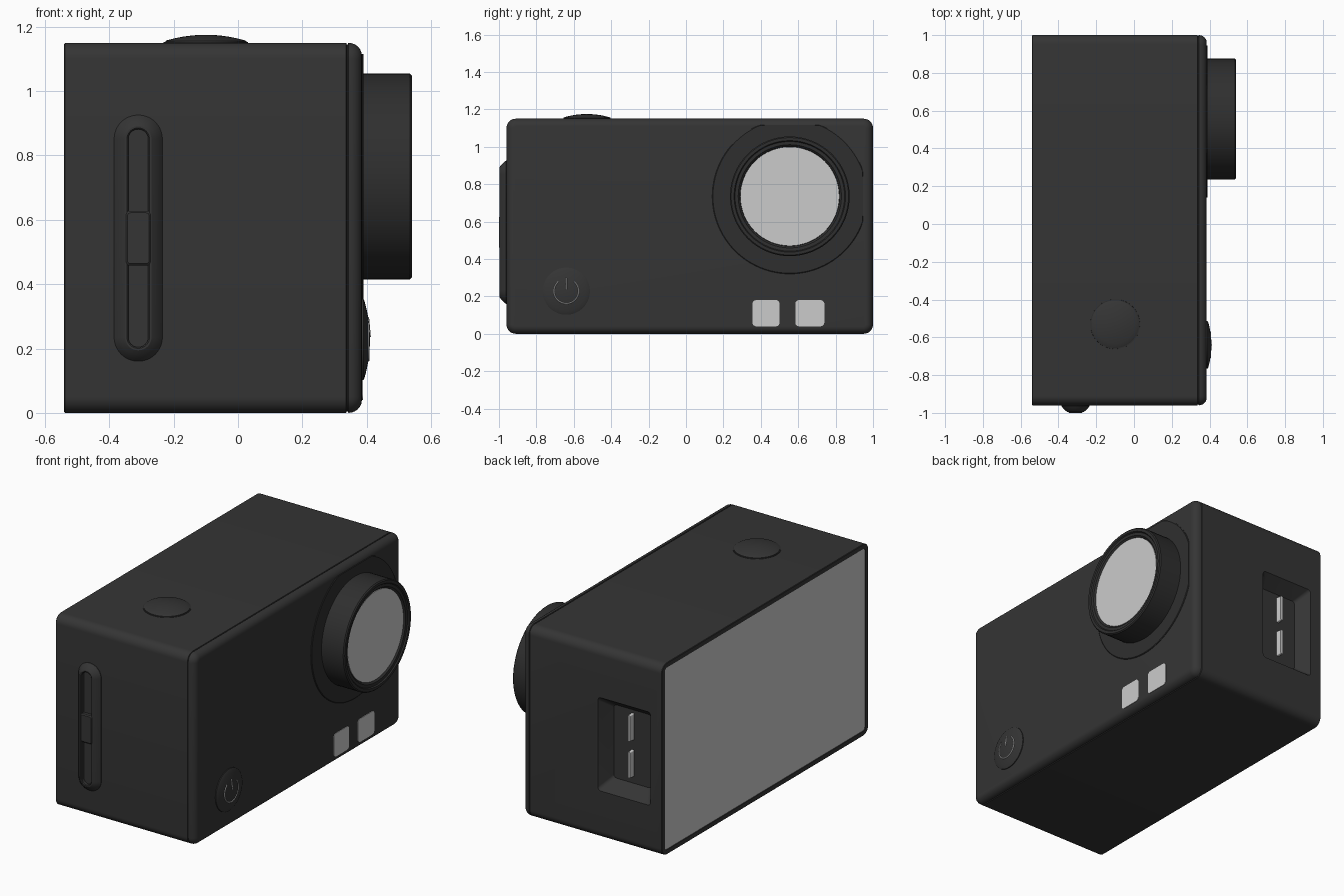
import bpy, bmesh
from math import sin, cos, pi, radians

if "Cube" in bpy.data.objects:
    bpy.data.objects.remove(bpy.data.objects["Cube"])


def material(name, v):
    m = bpy.data.materials.new(name)
    m.diffuse_color = (v, v, v, 1)
    m.use_nodes = True
    m.node_tree.nodes["Principled BSDF"].inputs["Base Color"].default_value = m.diffuse_color
    return m


BLACK = material("black_plastic", 0.035)
DARK = material("dark_plastic", 0.028)
GREY = None

# axis mapping: (a, b) in the profile plane, d along the axis
MAP = {"x": lambda a, b, d: (d, a, b),
       "y": lambda a, b, d: (a, d, b),
       "z": lambda a, b, d: (a, b, d)}


def rrect(w, h, r, n=8):
    pts = []
    for k, (sx, sy) in enumerate(((1, 1), (-1, 1), (-1, -1), (1, -1))):
        for i in range(n + 1):
            t = pi / 2 * (k + i / n)
            pts.append((sx * (w / 2 - r) + r * cos(t), sy * (h / 2 - r) + r * sin(t)))
    return pts


def circle(r, n=64):
    return [(r * cos(2 * pi * i / n), r * sin(2 * pi * i / n)) for i in range(n)]


def finish(ob, mat):
    if mat:
        ob.data.materials.append(mat)
    bpy.ops.object.select_all(action="DESELECT")
    ob.select_set(True)
    bpy.context.view_layer.objects.active = ob
    bpy.ops.object.shade_smooth_by_angle(angle=radians(30))
    return ob


def loft(name, axis, centre, loops, mat):
    """Skin a list of (profile, position along axis), capped at both ends."""
    bm = bmesh.new()
    rings = [[bm.verts.new(MAP[axis](a + centre[0], b + centre[1], d)) for a, b in prof]
             for prof, d in loops]
    n = len(rings[0])
    for p, q in zip(rings, rings[1:]):
        for i in range(n):
            j = (i + 1) % n
            bm.faces.new((p[i], p[j], q[j], q[i]))
    bm.faces.new(rings[0])
    bm.faces.new(rings[-1])
    bmesh.ops.recalc_face_normals(bm, faces=bm.faces)
    me = bpy.data.meshes.new(name)
    bm.to_mesh(me)
    bm.free()
    ob = bpy.data.objects.new(name, me)
    bpy.context.collection.objects.link(ob)
    return finish(ob, mat)


def lathe(name, axis, centre, prof, mat):
    return loft(name, axis, centre, [(circle(r), d) for r, d in prof], mat)


# body: recessed back rim, straight sides, seam groove, rounded front edge
W, H, R = 1.96, 1.15, 0.05


def inset(i):
    return rrect(W - 2 * i, H - 2 * i, max(R - i, 0.012))


loops = [(inset(0.028), -0.525), (inset(0.028), -0.54), (inset(0.003), -0.54),
         (inset(0), -0.537), (inset(0), 0.336), (inset(0.005), 0.338),
         (inset(0.005), 0.341), (inset(0), 0.343)]
for i in range(1, 7):
    t = pi / 2 * i / 6
    loops.append((inset(0.04 * (1 - cos(t))), 0.343 + 0.042 * sin(t)))
body = loft("body", "x", (0.02, H / 2), loops, BLACK)

# tapered port recess in the +y side
cutter = loft("port_cutter", "y", (-0.29, 0.57),
              [(rrect(0.25, 0.44, 0.02), 0.92), (rrect(0.35, 0.56, 0.02), 1.0),
               (rrect(0.35, 0.56, 0.02), 1.05)], BLACK)
cutter.hide_render = True
mod = body.modifiers.new("port_recess", "BOOLEAN")
mod.operation, mod.object, mod.solver = "DIFFERENCE", cutter, "EXACT"
bpy.context.view_layer.objects.active = body
bpy.ops.object.modifier_apply(modifier=mod.name)
bpy.data.objects.remove(cutter)

# metal port tongues inside the recess
for k, z in enumerate((0.47, 0.69)):
    loft(f"port_tongue_{k + 1}", "y", (-0.29, z),
         [(rrect(0.022, 0.16, 0.005, 3), 0.91), (rrect(0.016, 0.155, 0.005, 3), 0.955)], GREY)

# rear screen
loft("screen", "x", (0.02, H / 2), [(inset(0.029), -0.53), (inset(0.029), -0.536)], GREY)

# lens base plate with two trimmed sides
LENS = (0.555, 0.735)


def plate(r):
    return [(min(a, 0.39), min(b, 0.38)) for a, b in circle(r, 96)]


loft("lens_plate", "x", LENS, [(plate(0.415), 0.37), (plate(0.415), 0.387),
                               (plate(0.411), 0.39)], DARK)

# lens barrel and glass
lathe("lens_barrel", "x", LENS,
      [(0.32, 0.38), (0.32, 0.534), (0.314, 0.54), (0.298, 0.54), (0.293, 0.533),
       (0.276, 0.532), (0.266, 0.522), (0.266, 0.5)], DARK)
lathe("lens_glass", "x", LENS, [(0.265, 0.505), (0.265, 0.525)], GREY)

# front indicator windows
for name, y, w in (("window_left", 0.428, 0.145), ("window_right", 0.662, 0.155)):
    loft(name, "x", (y, 0.11), [(rrect(w, 0.14, 0.02), 0.375),
                                (rrect(w, 0.14, 0.02), 0.388)], GREY)


# domed buttons on the front and top
def dome(name, axis, centre, r, base, h):
    prof = [(r, base - 0.01), (r, base + 0.005), (r - 0.006, base + 0.008)]
    for i in range(1, 8):
        q = 1 - i / 7.3
        prof.append(((r - 0.006) * q, base + 0.008 + (h - 0.008) * (1 - q * q)))
    lathe(name, axis, centre, prof, BLACK)


POWER = (-0.64, 0.228)
dome("power_button", "x", POWER, 0.126, 0.385, 0.025)
dome("shutter_button", "z", (-0.1, -0.53), 0.126, 1.15, 0.025)
lathe("shutter_collar", "z", (-0.1, -0.53), [(0.133, 1.14), (0.131, 1.152)], DARK)

# power symbol: open ring and bar
cu = bpy.data.curves.new("power_mark", "CURVE")
cu.dimensions, cu.bevel_depth, cu.bevel_resolution = "3D", 0.0035, 1
arc = [(0.066 * sin(radians(a)), 0.066 * cos(radians(a))) for a in range(40, 325, 10)]
for pts in (arc, [(0, 0.008), (0, 0.07)]):
    s = cu.splines.new("POLY")
    s.points.add(len(pts) - 1)
    for p, (a, b) in zip(s.points, pts):
        d = 0.393 + 0.017 * (1 - (a * a + b * b) / 0.0144)
        p.co = (d, POWER[0] + a, POWER[1] + b, 1)
mark = bpy.data.objects.new("power_mark", cu)
bpy.context.collection.objects.link(mark)

# side slide switch: raised capsule with slot
SLIDE = (-0.31, 0.543)
loft("slide_housing", "y", SLIDE,
     [(rrect(0.15 - 2 * i, 0.765 - 2 * i, 0.0745 - i, 12), y) for i, y in
      ((0, -0.95), (0, -0.963), (0.008, -0.974), (0.022, -0.988), (0.034, -0.996),
       (0.04, -0.996), (0.044, -0.992), (0.044, -0.975))], BLACK)
loft("slide_tab", "y", SLIDE,
     [(rrect(0.08, 0.17, 0.012), -0.96), (rrect(0.08, 0.17, 0.012), -0.994),
      (rrect(0.068, 0.158, 0.01), -1.0)], BLACK)
